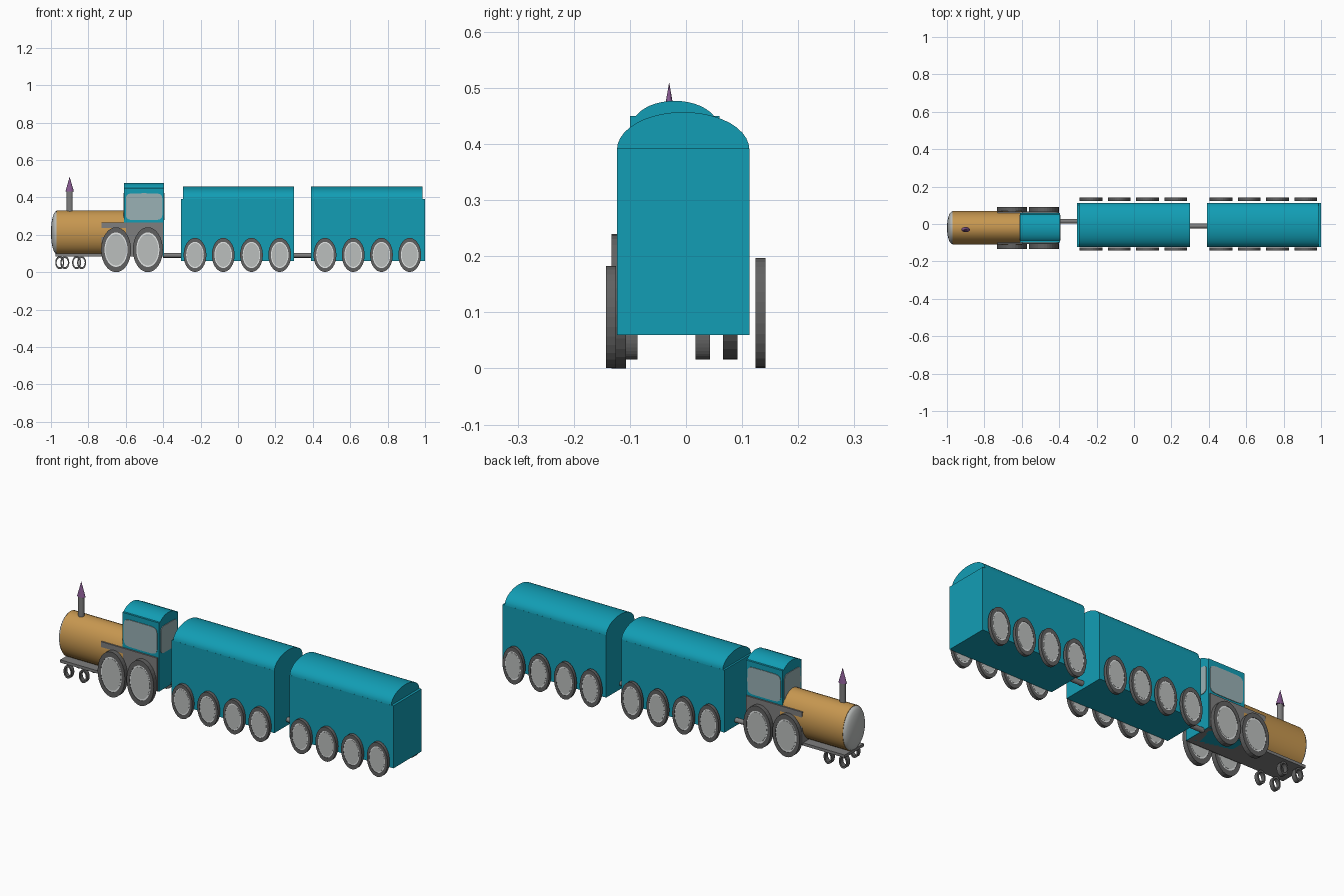
import bpy, bmesh, math
from mathutils import Vector

cube = bpy.data.objects.get("Cube")
if cube:
    bpy.data.objects.remove(cube)


def material(name, rgb):
    m = bpy.data.materials.new(name)
    m.use_nodes = True
    m.diffuse_color = (*rgb, 1)
    m.node_tree.nodes["Principled BSDF"].inputs["Base Color"].default_value = (*rgb, 1)
    return m


teal = material("teal paint", (0.006, 0.34, 0.46))
brass = material("brass brown", (0.57, 0.31, 0.08))
iron = material("dark iron", (0.12, 0.12, 0.12))
steel = material("mid grey", (0.21, 0.21, 0.21))
silver = material("pale grey", (0.5, 0.52, 0.51))
white = material("white trim", (0.8, 0.82, 0.82))
glass = material("window glass", (0.32, 0.44, 0.46))
purple = material("purple", (0.24, 0.1, 0.28))


def finish(name, bm, mat, smooth=False):
    bmesh.ops.recalc_face_normals(bm, faces=bm.faces)
    mesh = bpy.data.meshes.new(name)
    bm.to_mesh(mesh)
    bm.free()
    mesh.materials.append(mat)
    ob = bpy.data.objects.new(name, mesh)
    bpy.context.collection.objects.link(ob)
    if smooth:
        bpy.ops.object.select_all(action='DESELECT')
        ob.select_set(True)
        bpy.context.view_layer.objects.active = ob
        bpy.ops.object.shade_smooth_by_angle(angle=math.radians(35))
    return ob


def box(name, x, y, z, mat):
    """Box from (min, max) ranges."""
    bm = bmesh.new()
    bmesh.ops.create_cube(bm, size=1)
    for v in bm.verts:
        v.co = [r[0] + (r[1] - r[0]) * (c + 0.5) for r, c in zip((x, y, z), v.co)]
    return finish(name, bm, mat)


def lathe(name, profile, axis, center, radii, mat, closed=False, steps=32, smooth=False):
    """Turn (radius, height) points round an axis, with an oval cross-section."""
    bm = bmesh.new()
    rings = []
    for r, h in profile:
        ring = []
        for i in range(steps):
            a = 2 * math.pi * i / steps
            p, q = r * radii[0] * math.cos(a), r * radii[1] * math.sin(a)
            co = {'X': (h, p, q), 'Y': (p, h, q), 'Z': (p, q, h)}[axis]
            ring.append(bm.verts.new(Vector(center) + Vector(co)))
        rings.append(ring)
    pairs = list(zip(rings, rings[1:])) + ([(rings[-1], rings[0])] if closed else [])
    for a, b in pairs:
        for i in range(steps):
            j = (i + 1) % steps
            bm.faces.new((a[i], a[j], b[j], b[i]))
    if not closed:
        bm.faces.new(rings[0])
        bm.faces.new(rings[-1])
    bmesh.ops.remove_doubles(bm, verts=bm.verts, dist=1e-5)
    return finish(name, bm, mat, smooth)


def arched_roof(name, x, y, z, mat, steps=20):
    """Half-oval vault running along x."""
    bm = bmesh.new()
    mid, half = (y[0] + y[1]) / 2, (y[1] - y[0]) / 2
    arc = [math.pi * i / steps for i in range(steps + 1)]
    face = bm.faces.new([bm.verts.new((x[0], mid + half * math.cos(a),
                                       z[0] + (z[1] - z[0]) * math.sin(a))) for a in arc])
    ext = bmesh.ops.extrude_face_region(bm, geom=[face])
    moved = [g for g in ext["geom"] if isinstance(g, bmesh.types.BMVert)]
    bmesh.ops.translate(bm, verts=moved, vec=(x[1] - x[0], 0, 0))
    return finish(name, bm, mat, True)


def ring(name, center, radii, width, inner, mat):
    w = width / 2
    lathe(name, [(1, -w), (1, w), (inner, w), (inner, -w)], 'Y', center, radii, mat, True)


def wheel(name, center, radii, width):
    ring(name + "_tyre", center, radii, width, 0.77, iron)
    for part, r, w, mat in (("trim", 0.78, width * 0.42, white),
                            ("hub_disc", 0.7, width * 0.47, silver)):
        lathe(f"{name}_{part}", [(r, -w), (r, w)], 'Y', center, radii, mat)


# Boiler with domed nose
boiler = (0, -0.02, 0.212)
lathe("boiler", [(1, -0.97), (1, -0.6)], 'X', boiler, (0.09, 0.118), brass, smooth=True)
dome = [(math.cos(t), -0.97 - 0.03 * math.sin(t)) for t in
        (math.pi / 2 * i / 6 for i in range(7))]
lathe("boiler_nose", dome, 'X', boiler, (0.088, 0.115), silver, smooth=True)

# Chimney and pointed cap
lathe("chimney", [(1, 0.3), (1, 0.435)], 'Z', (-0.9, -0.03, 0), (0.016, 0.013), steel)
lathe("chimney_cap", [(1, 0.43), (0, 0.51)], 'Z', (-0.9, -0.03, 0), (0.023, 0.014), purple, steps=16)

# Engine frame
box("engine_base_plate", (-0.975, -0.4), (-0.1, 0.06), (0.085, 0.1), steel)
box("engine_side_frame", (-0.73, -0.4), (-0.108, 0.068), (0.09, 0.265), steel)

# Cab
cab_x, cab_y = (-0.61, -0.395), (-0.1, 0.06)
box("cab_body", cab_x, cab_y, (0.085, 0.45), teal)
arched_roof("cab_roof", cab_x, (-0.097, 0.057), (0.43, 0.477), teal)


def window(name, axis, center, half, depth=0.006):
    """Thin rounded pane facing x or y."""
    bm = bmesh.new()
    pts = []
    for i in range(32):
        c, s = math.cos(math.tau * i / 32), math.sin(math.tau * i / 32)
        p = half[0] * math.copysign(abs(c) ** 0.3, c)
        q = half[1] * math.copysign(abs(s) ** 0.3, s)
        off = (-depth / 2, p, q) if axis == 'X' else (p, -depth / 2, q)
        pts.append(bm.verts.new(Vector(center) + Vector(off)))
    ext = bmesh.ops.extrude_face_region(bm, geom=[bm.faces.new(pts)])
    moved = [g for g in ext["geom"] if isinstance(g, bmesh.types.BMVert)]
    bmesh.ops.translate(bm, verts=moved, vec=(depth, 0, 0) if axis == 'X' else (0, depth, 0))
    finish(name, bm, glass)


for side, y in zip(("right", "left"), cab_y):
    window(f"cab_window_{side}", 'Y', (-0.502, y, 0.35), (0.098, 0.072))
for side, x in zip(("front", "rear"), cab_x):
    window(f"cab_window_{side}", 'X', (x, -0.02, 0.35), (0.068, 0.072))

# Engine wheels
for i, x in enumerate((-0.652, -0.482)):
    wheel(f"drive_wheel_right_{i}", (x, -0.12, 0.12), (0.08, 0.12), 0.026)
    wheel(f"drive_wheel_left_{i}", (x, 0.079, 0.128), (0.08, 0.112), 0.026)
for i, x in enumerate((-0.926, -0.836)):
    ring(f"guide_wheel_right_{i}", (x, -0.097, 0.051), (0.024, 0.035), 0.022, 0.7, iron)
    ring(f"guide_wheel_left_{i}", (x - 0.027, 0.03, 0.051), (0.024, 0.035), 0.026, 0.7, iron)

# Couplings
for name, x, y in (("front", (-0.4, -0.3), 0.015), ("rear", (0.295, 0.395), -0.011)):
    lathe(f"coupling_{name}", [(1, x[0]), (1, x[1])], 'X', (0, y, 0.09),
          (0.013, 0.013), steel, steps=16, smooth=True)

# Carriages
side_y = (-0.123, 0.113)
for n, (body, roof) in enumerate((((-0.305, 0.3), (-0.295, 0.3)), ((0.39, 1.0), (0.39, 0.987)))):
    box(f"carriage_{n}_body", body, side_y, (0.06, 0.392), teal)
    arched_roof(f"carriage_{n}_roof", roof, side_y, (0.39, 0.457), teal)
    for i in range(4):
        x = body[0] + 0.075 + 0.151 * i
        wheel(f"carriage_{n}_wheel_right_{i}", (x, -0.134, 0.092), (0.061, 0.091), 0.018)
        wheel(f"carriage_{n}_wheel_left_{i}", (x, 0.133, 0.099), (0.061, 0.098), 0.018)
